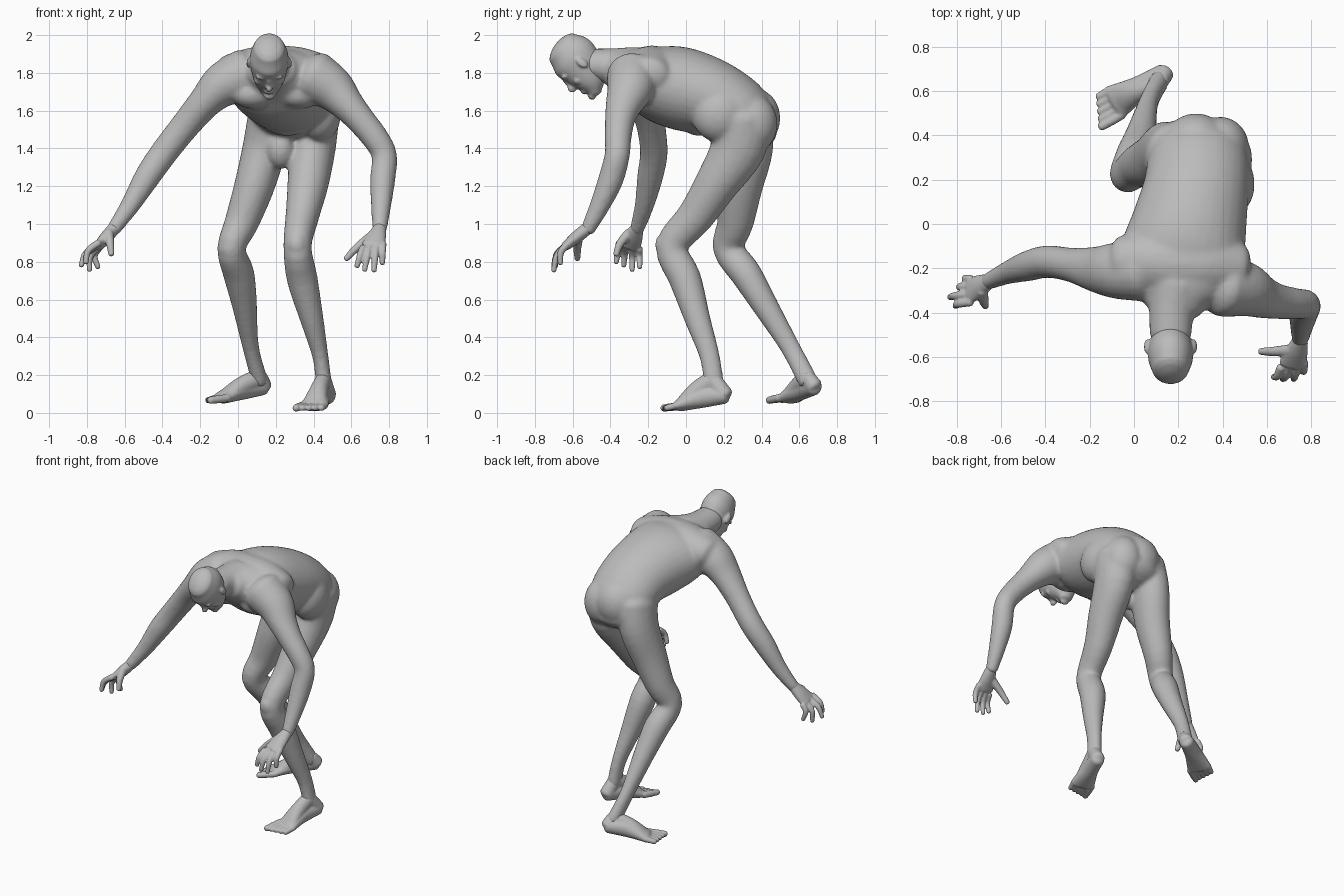
import bpy, bmesh
from math import sin, cos, pi
from mathutils import Vector, Matrix

cube = bpy.data.objects.get("Cube")
if cube:
    bpy.data.objects.remove(cube, do_unlink=True)

skin = bpy.data.materials.new("plain_grey")
skin.use_nodes = True
grey = (0.5, 0.5, 0.5, 1)
skin.diffuse_color = grey
skin.node_tree.nodes["Principled BSDF"].inputs["Base Color"].default_value = grey

X, Y = Vector((1, 0, 0)), Vector((0, 1, 0))


def resample(stations, steps=4):
    """Catmull-Rom interpolation of stations (x, y, z, width radius, depth radius)."""
    rows = [Vector(s if len(s) == 5 else (*s, s[-1])) for s in stations]
    out = []
    for i in range(len(rows) - 1):
        a, b = rows[max(i - 1, 0)], rows[i]
        c, d = rows[i + 1], rows[min(i + 2, len(rows) - 1)]
        for k in range(steps):
            t = k / steps
            out.append(b + (c - a) * (t / 2) + (a * 2 - b * 5 + c * 4 - d) * (t * t / 2)
                       + (b * 3 - a - c * 3 + d) * (t ** 3 / 2))
    return out + [rows[-1]]


def loft(bm, stations, hint=X, sides=20, bulge=0.6):
    """Closed tube of elliptical rings with rounded ends."""
    rows = resample(stations)
    last = len(rows) - 1
    rings = []
    for i, row in enumerate(rows):
        centre = Vector(row[:3])
        tangent = (Vector(rows[min(i + 1, last)][:3]) - Vector(rows[max(i - 1, 0)][:3])).normalized()
        u = (hint - tangent * hint.dot(tangent)).normalized()
        v = tangent.cross(u)
        u, v = u * row[3], v * row[4]
        reach = tangent * min(row[3], row[4]) * bulge
        caps = [(sin(a), cos(a)) for a in (0.4, 0.8, 1.2, 1.45)]
        if i == 0:
            rings += [(centre - reach * s, u * c, v * c) for s, c in reversed(caps)]
        rings.append((centre, u, v))
        if i == last:
            rings += [(centre + reach * s, u * c, v * c) for s, c in caps]
    angles = [2 * pi * k / sides for k in range(sides)]
    loops = [[bm.verts.new(o + u * cos(a) + v * sin(a)) for a in angles] for o, u, v in rings]
    for low, high in zip(loops, loops[1:]):
        for k in range(sides):
            n = (k + 1) % sides
            bm.faces.new((low[k], low[n], high[n], high[k]))
    bm.faces.new(loops[0][::-1])
    bm.faces.new(loops[-1])


def blob(bm, centre, radii, turn=Matrix.Identity(3)):
    """Ellipsoid used for muscle and facial masses."""
    matrix = Matrix.Translation(centre) @ turn.to_4x4() @ Matrix.Diagonal((*radii, 1))
    bmesh.ops.create_icosphere(bm, subdivisions=3, radius=1, matrix=matrix)


def finish(bm, name, voxel, smoothing):
    """Fuse the overlapping masses into one smooth skin."""
    bmesh.ops.recalc_face_normals(bm, faces=bm.faces)
    mesh = bpy.data.meshes.new(name)
    bm.to_mesh(mesh)
    bm.free()
    mesh.materials.append(skin)
    obj = bpy.data.objects.new(name, mesh)
    bpy.context.collection.objects.link(obj)
    fuse = obj.modifiers.new("fuse", 'REMESH')
    fuse.mode = 'VOXEL'
    fuse.voxel_size = voxel
    fuse.use_smooth_shade = True
    soften = obj.modifiers.new("soften", 'SMOOTH')
    soften.factor = 0.5
    soften.iterations = smoothing


# Body: torso bent forward, neck and shoulder girdle
body = bmesh.new()
loft(body, [(.29, .335, 1.46, .185, .15), (.29, .295, 1.57, .225, .18), (.28, .16, 1.66, .238, .2),
            (.25, 0, 1.71, .26, .22), (.22, -.14, 1.745, .28, .205),
            (.2, -.26, 1.785, .25, .155), (.18, -.36, 1.815, .14, .11)], sides=32)
loft(body, [(.19, -.28, 1.82, .13, .12), (.17, -.4, 1.835, .103, .096), (.165, -.5, 1.845, .095, .085)])
loft(body, [(-.05, -.17, 1.79, .12, .105), (.08, -.17, 1.815, .14, .12), (.2, -.18, 1.825, .15, .12),
            (.33, -.18, 1.815, .14, .12), (.46, -.2, 1.785, .12, .105)], hint=Y)

# Right arm reaching sideways
loft(body, [(.04, -.21, 1.79, .14), (-.08, -.21, 1.735, .128, .12), (-.17, -.205, 1.65, .105, .09),
            (-.28, -.185, 1.52, .078), (-.39, -.17, 1.38, .074), (-.48, -.19, 1.25, .069),
            (-.57, -.22, 1.1, .052), (-.66, -.26, .97, .038)], hint=Y)
# Left arm hanging forward
loft(body, [(.4, -.28, 1.78, .14), (.5, -.295, 1.715, .125, .12), (.58, -.33, 1.63, .097, .09),
            (.65, -.35, 1.55, .08, .077), (.73, -.36, 1.45, .071), (.775, -.365, 1.36, .067),
            (.765, -.4, 1.23, .067), (.757, -.46, 1.09, .053), (.75, -.52, .97, .039)], hint=Y)

# Left leg in front
loft(body, [(.41, .29, 1.56, .125, .16), (.395, .275, 1.4, .122, .147), (.37, .16, 1.21, .109, .116),
            (.34, .05, 1.04, .089, .098), (.315, -.075, .88, .075, .085), (.34, -.005, .71, .082, .086),
            (.39, .06, .5, .063, .069), (.436, .125, .3, .043, .054), (.455, .148, .15, .043, .054)])
# Right leg behind
loft(body, [(.17, .3, 1.56, .12, .155), (.14, .32, 1.4, .117, .142), (.086, .285, 1.2, .107, .122),
            (.02, .262, 1.01, .091, .097), (-.035, .225, .87, .075, .083), (.003, .315, .74, .083, .083),
            (.033, .412, .58, .068, .07), (.067, .55, .35, .044, .053), (.115, .645, .17, .044, .054)])

# Buttocks, left hip, belly, chest, kneecaps and groin
for centre, radii in [((.205, .33, 1.52), (.13, .14, .16)), ((.39, .345, 1.53), (.13, .14, .16)),
                      ((.28, .36, 1.56), (.15, .14, .16)), ((.43, .18, 1.58), (.115, .15, .15)),
                      ((.26, .07, 1.61), (.17, .13, .145)),
                      ((.08, -.26, 1.69), (.12, .09, .08)), ((.33, -.28, 1.69), (.12, .09, .08)),
                      ((.312, -.11, .89), (.055, .055, .065)), ((-.04, .2, .88), (.055, .05, .065)),
                      ((.225, .21, 1.4), (.08, .085, .11))]:
    blob(body, centre, radii)
finish(body, "body", .012, 9)

# Head: skull and jaw in a tilted frame (x across, f to the face, c to the crown)
tilt = Matrix.Rotation(.945, 3, 'X')


def on_head(x, f, c):
    return Vector((.165, -.572, 1.832)) + tilt @ Vector((x, -f, c))


head = bmesh.new()
profile = [(.055, -.15, .047, .038), (.025, -.105, .076, .08), (-.005, -.03, .095, .113),
           (-.025, .05, .102, .128), (-.03, .115, .086, .103)]
loft(head, [(*on_head(0, f, c), w, d) for f, c, w, d in profile], sides=28)
# Nose, bridge, lips and chin
for place, radii in [((0, .108, -.04), (.018, .026, .026)), ((0, .096, -.008), (.012, .02, .04)),
                     ((0, .088, -.102), (.03, .014, .018)), ((0, .082, -.15), (.03, .02, .022))]:
    blob(head, on_head(*place), radii, tilt)
# Brows, cheeks and ears
for side in (-1, 1):
    blob(head, on_head(side * .038, .085, .026), (.036, .016, .014), tilt)
    blob(head, on_head(side * .056, .058, -.04), (.026, .024, .024), tilt)
    lean = Matrix.Rotation(side * .3, 3, 'Z')
    blob(head, on_head(side * .108, -.03, -.005), (.011, .022, .038), tilt @ lean)
finish(head, "head", .007, 6)


# Hands: flattened palm, four curled fingers and a thumb
def hand(name, wrist, knuckles, across, bulge, tips, thumb):
    bm = bmesh.new()
    wrist, knuckles, across, bulge = map(Vector, (wrist, knuckles, across, bulge))
    middle = wrist.lerp(knuckles, .5)
    loft(bm, [(*wrist, .036, .034), (*middle, .052, .033), (*knuckles, .062, .025)],
         hint=across.normalized())
    for i, tip in enumerate(tips):
        root = knuckles + across * ((i - 1.5) / 1.5)
        bend = root.lerp(Vector(tip), .5) + bulge
        loft(bm, [(*root, .02), (*bend, .018), (*tip, .014)], sides=12)
    root = wrist.lerp(knuckles, .35) - across * .5
    bend = root.lerp(Vector(thumb), .5) - across * .25
    loft(bm, [(*root, .028), (*bend, .022), (*thumb, .016)], hint=Y, sides=12)
    finish(bm, name, .006, 3)


hand("left_hand", (.75, -.525, .975), (.715, -.635, .885), (.052, .012, .01), (0, -.018, .01),
     [(.63, -.69, .775), (.67, -.7, .755), (.72, -.7, .752), (.764, -.665, .79)],
     (.572, -.575, .815))
hand("right_hand", (-.657, -.26, .975), (-.738, -.3, .885), (0, .052, -.015), (-.022, 0, .01),
     [(-.805, -.37, .795), (-.83, -.33, .778), (-.785, -.285, .755), (-.74, -.245, .77)],
     (-.67, -.37, .838))


# Feet: heel to ball wedge, sloping instep and five toes
def foot(name, ankle, heel, ball, side):
    bm = bmesh.new()
    ankle, heel, ball = map(Vector, (ankle, heel, ball))
    ahead = ball - heel
    ahead.z = 0
    ahead.normalize()
    inner = Vector((ahead.y, -ahead.x, 0)) * side
    lift = Vector((0, 0, .016))
    arch = heel.lerp(ball, .5) + lift
    loft(bm, [(*heel, .046, .047), (*arch, .055, .056), (*ball, .082, .032)], hint=inner)
    top = ankle.lerp(ball, .5) + lift * .5
    loft(bm, [(*ankle, .04, .05), (*top, .05, .048), (*ball, .072, .028)], hint=inner)
    loft(bm, [(*ankle, .04, .048), (*heel, .046, .048)], hint=inner)
    for i in range(5):
        root = ball + inner * (.064 - .031 * i)
        tip = root + ahead * (.112 - .014 * i) - lift * .8
        size = .022 if i == 0 else .018
        loft(bm, [(*root, size), (*root.lerp(tip, .5), size), (*tip, size * .9)],
             hint=inner, sides=12)
    finish(bm, name, .007, 4)


foot("left_foot", (.453, .14, .175), (.474, .203, .094), (.4, -.035, .038), 1)
foot("right_foot", (.112, .64, .185), (.132, .677, .14), (-.085, .55, .079), -1)
